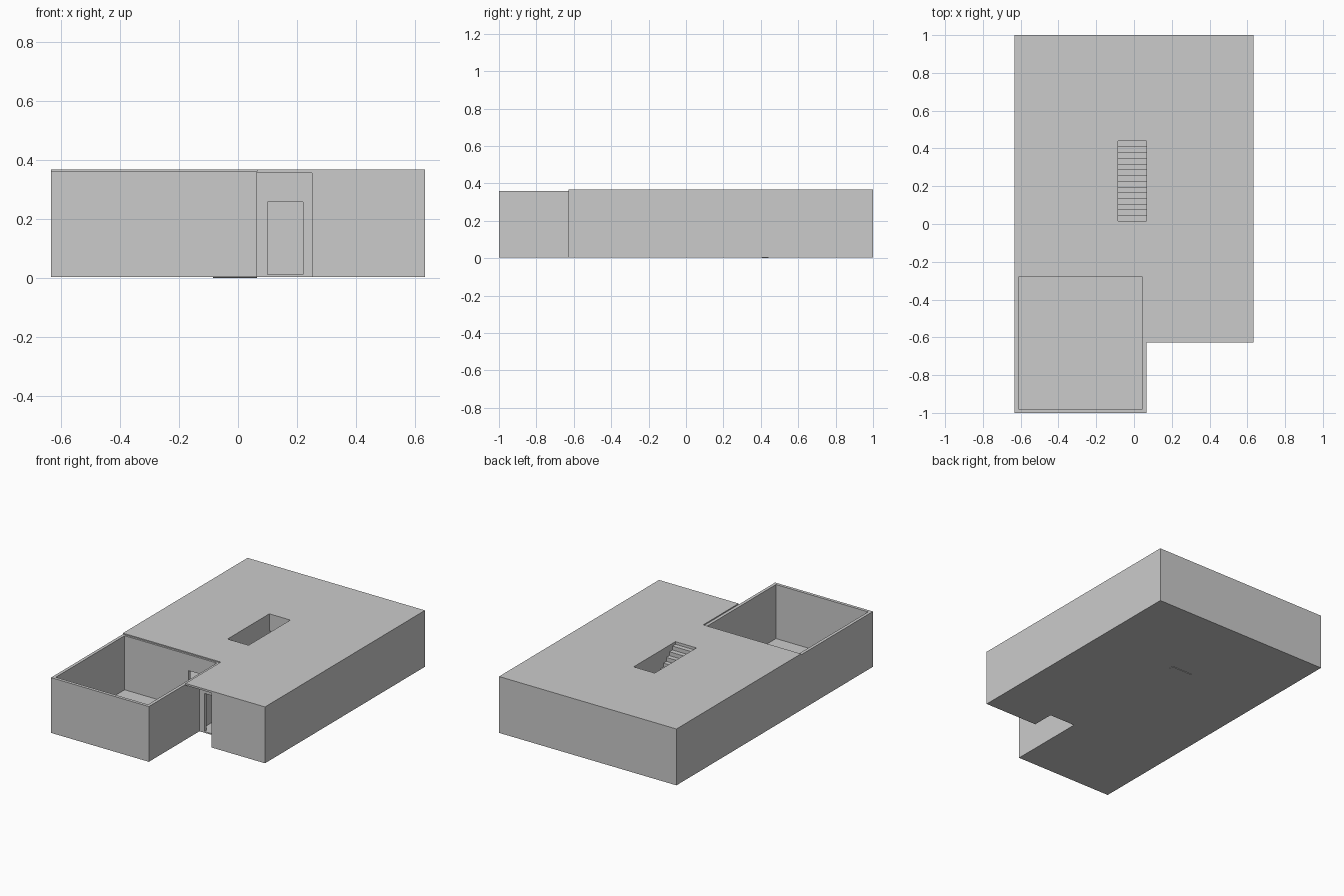
import bpy, bmesh
from mathutils import Vector

if "Cube" in bpy.data.objects:
    bpy.data.objects.remove(bpy.data.objects["Cube"])

T = 0.02                  # wall thickness
Z0, ZF, ZW = 0.004, 0.012, 0.36   # underside, floor top, wall top
DOOR_H = 0.257


def prism(name, pts, vec):
    """Extrude a closed 3D outline along vec."""
    bm = bmesh.new()
    face = bm.faces.new([bm.verts.new(p) for p in pts])
    ext = bmesh.ops.extrude_face_region(bm, geom=[face])
    bmesh.ops.translate(bm, vec=Vector(vec),
                        verts=[g for g in ext["geom"] if isinstance(g, bmesh.types.BMVert)])
    bmesh.ops.recalc_face_normals(bm, faces=bm.faces)
    me = bpy.data.meshes.new(name)
    bm.to_mesh(me)
    bm.free()
    ob = bpy.data.objects.new(name, me)
    bpy.context.collection.objects.link(ob)
    return ob


def box(name, x0, x1, y0, y1, z0=Z0, z1=ZW):
    return prism(name, [(x0, y0, z0), (x1, y0, z0), (x1, y1, z0), (x0, y1, z0)],
                 (0, 0, z1 - z0))


def door_wall(name, x0, x1, y0, d0, d1):
    """Wall along x with a doorway between d0 and d1."""
    box(name + "_left", x0, d0, y0, y0 + T)
    box(name + "_right", d1, x1, y0, y0 + T)
    box(name + "_lintel", d0, d1, y0, y0 + T, DOOR_H, ZW)


W, GX, PX = 0.632, 0.065, 0.25     # half width, garage side, porch side
FY, PY, GY = -0.628, -0.485, -0.28  # house front, porch back, garage back

# Floor plate with the porch notch
floor = [(-W, -1), (GX, -1), (GX, PY), (PX, PY), (PX, FY), (W, FY), (W, 1), (-W, 1)]
prism("floor", [(x, y, Z0) for x, y in floor], (0, 0, ZF - Z0))

# Outer walls
box("left_wall", -W, -W + T, -1, 1)
box("right_wall", W - T, W, FY, 1)
box("back_wall", -W + T, W - T, 1 - T, 1)
box("front_wall", PX, W - T, FY, FY + T)

# Open room and entrance porch
box("garage_front_wall", -W + T, GX - T, -1, -1 + T)
box("garage_side_wall", GX - T, GX, -1, GY + T)
door_wall("garage_back_wall", -W + T, GX - T, GY, -0.155, -0.035)
box("porch_side_wall", PX, PX + T, FY + T, PY + T)
door_wall("porch_back_wall", GX, PX, PY, 0.10, 0.22)

# Stairwell
SX0, SX1, SY0, SY1 = -0.085, 0.065, 0.015, 0.44
box("stairwell_left_wall", SX0 - T, SX0, SY0 - T, SY1 + T)
box("stairwell_right_wall", SX1, SX1 + T, SY0 - T, SY1 + T)
box("stairwell_rear_wall", SX0, SX1, SY0 - T, SY0)
box("stairwell_lintel", SX0, SX1, SY1, SY1 + T, DOOR_H, ZW)

# Stairs: stepped profile with sloping underside
N = 14
run, rise = (SY1 - SY0) / N, 0.35 / N
profile = [(SY1, 0)]
for i in range(N):
    profile += [(SY1 - i * run, (i + 1) * rise), (SY1 - (i + 1) * run, (i + 1) * rise)]
profile += [(SY0, 0.32), (SY1 - 0.03, 0)]
prism("stairs", [(SX0, y, z) for y, z in profile], (SX1 - SX0, 0, 0))

# Ceiling slab, cut back around the open room, with the stair opening
RZ, RT, RY = 0.355, 0.367, GY + 0.012
roof = [(-W, RY), (GX, RY), (GX, FY), (W, FY), (W, 1), (-W, 1)]
slab = prism("ceiling_slab", [(x, y, RZ) for x, y in roof], (0, 0, RT - RZ))
# Keep the walls below the slab's opening clear
cutter = box("stair_opening_cutter", SX0, SX1, SY0, SY1, 0.3, 0.45)
cutter.hide_render = True
cutter.display_type = 'WIRE'
mod = slab.modifiers.new("stair_opening", 'BOOLEAN')
mod.operation, mod.solver, mod.object = 'DIFFERENCE', 'EXACT', cutter
